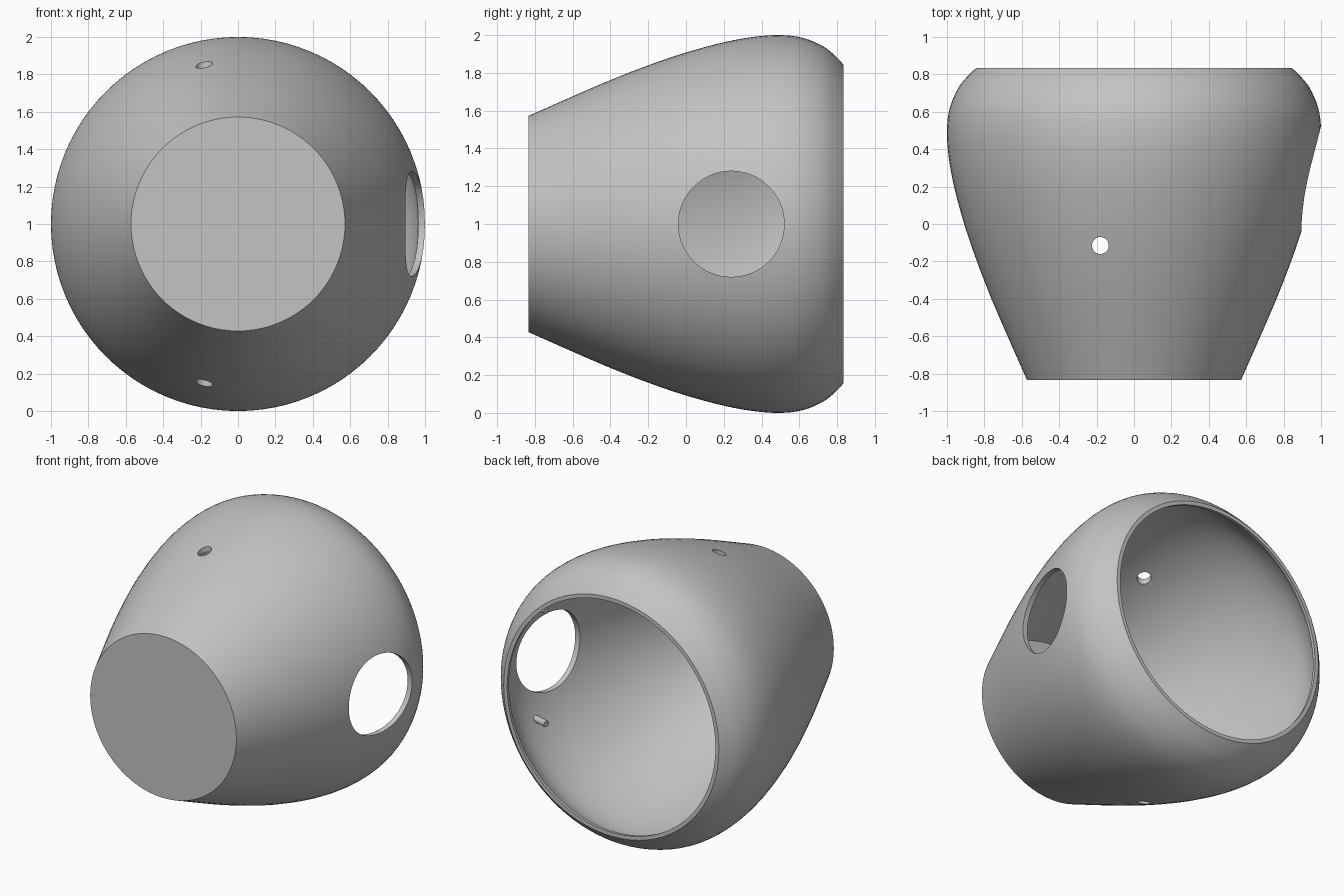
import bpy, bmesh, math
from mathutils import Vector, Matrix

cube = bpy.data.objects.get("Cube")
if cube:
    bpy.data.objects.remove(cube, do_unlink=True)

SEGMENTS = 96
WALL = 0.035
AXIS_Z = 1.0

grey = bpy.data.materials.new("plain_grey")
grey.use_nodes = True
grey.diffuse_color = (0.55, 0.55, 0.55, 1)
grey.node_tree.nodes["Principled BSDF"].inputs["Base Color"].default_value = (0.55, 0.55, 0.55, 1)


def add_object(name, bm):
    mesh = bpy.data.meshes.new(name)
    bmesh.ops.recalc_face_normals(bm, faces=bm.faces)
    bm.to_mesh(mesh)
    bm.free()
    mesh.materials.append(grey)
    obj = bpy.data.objects.new(name, mesh)
    bpy.context.collection.objects.link(obj)
    return obj


def activate(obj):
    bpy.ops.object.select_all(action='DESELECT')
    obj.select_set(True)
    bpy.context.view_layer.objects.active = obj


def cylinder(name, centre, direction, radius, length, sides=48):
    bm = bmesh.new()
    turn = Vector(direction).to_track_quat('Z', 'Y').to_matrix().to_4x4()
    bmesh.ops.create_cone(bm, cap_ends=True, segments=sides, radius1=radius, radius2=radius,
                          depth=length, matrix=Matrix.Translation(centre) @ turn)
    return add_object(name, bm)


def smooth_path(points, steps=4):
    """Catmull-Rom curve through the profile points."""
    pts = [2 * points[0] - points[1]] + points + [2 * points[-1] - points[-2]]
    path = []
    for a, b, c, d in zip(pts, pts[1:], pts[2:], pts[3:]):
        for i in range(steps):
            t = i / steps
            path.append(0.5 * (2 * b + (c - a) * t + (2 * a - 5 * b + 4 * c - d) * t**2
                               + (3 * b - a - 3 * c + d) * t**3))
    return path + [points[-1]]


# Outer profile as (y, radius), from the flat front to the open back
outer = smooth_path([Vector(p) for p in (
    (-0.835, 0.572), (-0.6, 0.676), (-0.4, 0.762), (-0.2, 0.84), (0, 0.908), (0.2, 0.962),
    (0.36, 0.991), (0.5, 1.0), (0.62, 0.985), (0.73, 0.938), (0.8, 0.88), (0.835, 0.842))])

# Inner profile is the outer one moved in by the wall thickness
inner = []
for i, p in enumerate(outer):
    along = (outer[min(i + 1, len(outer) - 1)] - outer[max(i - 1, 0)]).normalized()
    inner.append(p + WALL * Vector((along.y, -along.x)))
inner = [p for p in inner if -0.79 < p.x < 0.815]
floor_edge = Vector((-0.8, inner[0].y - 0.45 * (inner[0].x + 0.8)))
rim_edge = Vector((0.835, 0.815))
loop = outer + [rim_edge] + inner[::-1] + [floor_edge]

# Shell: the closed profile turned about the y axis
bm = bmesh.new()
rings = []
for y, r in loop:
    rings.append([bm.verts.new((r * math.cos(a), y, AXIS_Z + r * math.sin(a)))
                  for a in (math.tau * k / SEGMENTS for k in range(SEGMENTS))])
for r1, r2 in zip(rings, rings[1:]):
    for k in range(SEGMENTS):
        n = (k + 1) % SEGMENTS
        bm.faces.new((r1[k], r1[n], r2[n], r2[k]))
bm.faces.new(rings[0])
bm.faces.new(rings[-1])
shell = add_object("shell", bm)

# Round side opening and the pin hole through top and bottom
cutters = [cylinder("side_opening_cutter", (0.9, 0.24, AXIS_Z), (1, 0, 0), 0.28, 0.8, 64),
           cylinder("pin_hole_cutter", (-0.18, -0.115, AXIS_Z), (0, 0, 1), 0.045, 3, 32)]
activate(shell)
for cutter in cutters:
    cutter.hide_render = True
    mod = shell.modifiers.new(cutter.name, 'BOOLEAN')
    mod.operation = 'DIFFERENCE'
    mod.solver = 'EXACT'
    mod.object = cutter
    bpy.ops.object.modifier_apply(modifier=mod.name)
for cutter in cutters:
    bpy.data.objects.remove(cutter, do_unlink=True)

# Small pegs inside, above and below the side opening
pegs = [cylinder(f"{place}_peg", (0.83, 0.44, AXIS_Z + side * 0.4), (-1, 0.3, 0), 0.022, 0.12, 20)
        for place, side in (("upper", 1), ("lower", -1))]

for obj in [shell] + pegs:
    activate(obj)
    bpy.ops.object.shade_smooth_by_angle(angle=math.radians(35))
